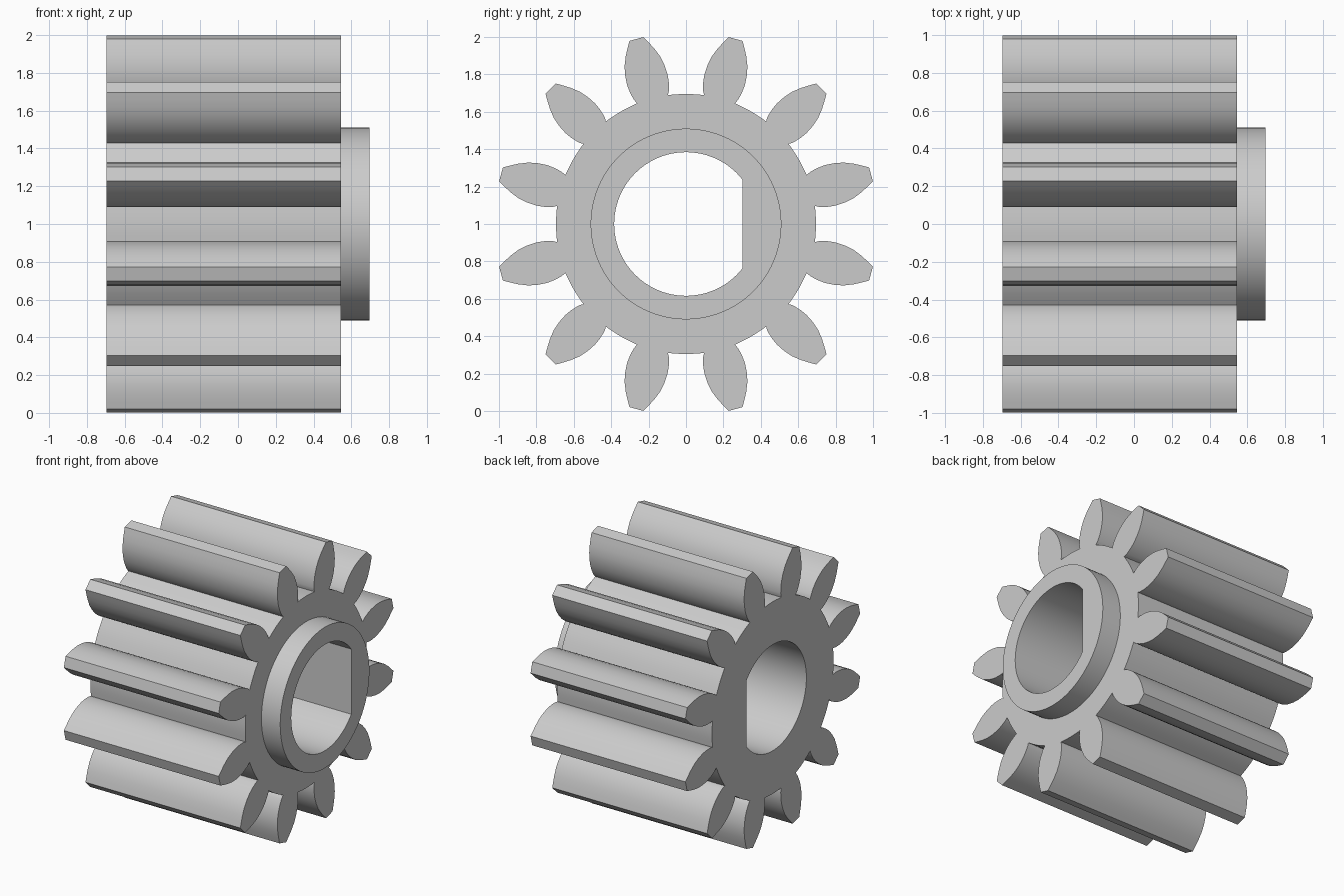
import bpy, bmesh
from math import sin, cos, pi, radians, acos, asin, hypot, atan2

cube = bpy.data.objects.get("Cube")
if cube:
    bpy.data.objects.remove(cube, do_unlink=True)

TEETH = 12
ROOT_R, HUB_R, BORE_R, BORE_FLAT = 0.695, 0.51, 0.384, 0.303
BACK_X, FACE_X, HUB_X = -0.695, 0.545, 0.695
CENTRE_Z = 1.0

steel = bpy.data.materials.new("grey_metal")
steel.use_nodes = True
steel.diffuse_color = (0.6, 0.6, 0.6, 1)
steel.node_tree.nodes["Principled BSDF"].inputs["Base Color"].default_value = (0.6, 0.6, 0.6, 1)


def arc(radius, start, end, steps):
    """Points along an arc, both ends included."""
    angles = [start + (end - start) * i / steps for i in range(steps + 1)]
    return [(radius * cos(a), radius * sin(a)) for a in angles]


def gear_outline():
    # One flank as (distance from axis, half width)
    flank = [(0.691, 0.085), (0.705, 0.093), (0.72, 0.099), (0.76, 0.108),
             (0.80, 0.112), (0.85, 0.109), (0.90, 0.099), (0.95, 0.079),
             (0.99, 0.058), (1.024, 0.0385)]
    tooth = [(u, -v) for u, v in flank] + [(u, v) for u, v in reversed(flank)]
    half = atan2(flank[0][1], flank[0][0])
    pitch = 2 * pi / TEETH
    points = []
    for k in range(TEETH):
        a = (k + 0.5) * pitch
        points += [(u * cos(a) - v * sin(a), u * sin(a) + v * cos(a)) for u, v in tooth]
        # Root land up to the next tooth
        points += arc(ROOT_R, a + half, a + pitch - half, 6)[1:-1]
    return points


def bore_outline():
    # Round shaft hole with one flat side
    a = acos(BORE_FLAT / BORE_R)
    return arc(BORE_R, a, 2 * pi - a, 72)


def bored_prism(name, outline, x0, x1, open_start=False):
    """Extrude an outline with the shaft bore cut through it along x."""
    bm = bmesh.new()
    edges = []
    for loop in (outline, bore_outline()):
        verts = [bm.verts.new((x0, y, z + CENTRE_Z)) for y, z in loop]
        edges += [bm.edges.new((v, verts[(i + 1) % len(verts)])) for i, v in enumerate(verts)]
    bmesh.ops.triangle_fill(bm, edges=edges, use_beauty=True, normal=(-1, 0, 0))
    start = bm.faces[:]
    result = bmesh.ops.extrude_face_region(bm, geom=start, use_keep_orig=True)
    moved = [g for g in result["geom"] if isinstance(g, bmesh.types.BMVert)]
    bmesh.ops.translate(bm, verts=moved, vec=(x1 - x0, 0, 0))
    bmesh.ops.recalc_face_normals(bm, faces=bm.faces[:])
    if open_start:
        hidden = [f for f in bm.faces if all(abs(v.co.x - x0) < 1e-5 for v in f.verts)]
        bmesh.ops.delete(bm, geom=hidden, context="FACES_ONLY")
    mesh = bpy.data.meshes.new(name)
    bm.to_mesh(mesh)
    bm.free()
    mesh.materials.append(steel)
    obj = bpy.data.objects.new(name, mesh)
    bpy.context.collection.objects.link(obj)
    bpy.ops.object.select_all(action="DESELECT")
    obj.select_set(True)
    bpy.context.view_layer.objects.active = obj
    bpy.ops.object.shade_smooth_by_angle(angle=radians(30))
    return obj


# Toothed body
bored_prism("gear_body", gear_outline(), BACK_X, FACE_X)

# Raised collar around the bore on one end
bored_prism("hub_collar", arc(HUB_R, 0, 2 * pi, 96)[:-1], FACE_X, HUB_X, open_start=True)
